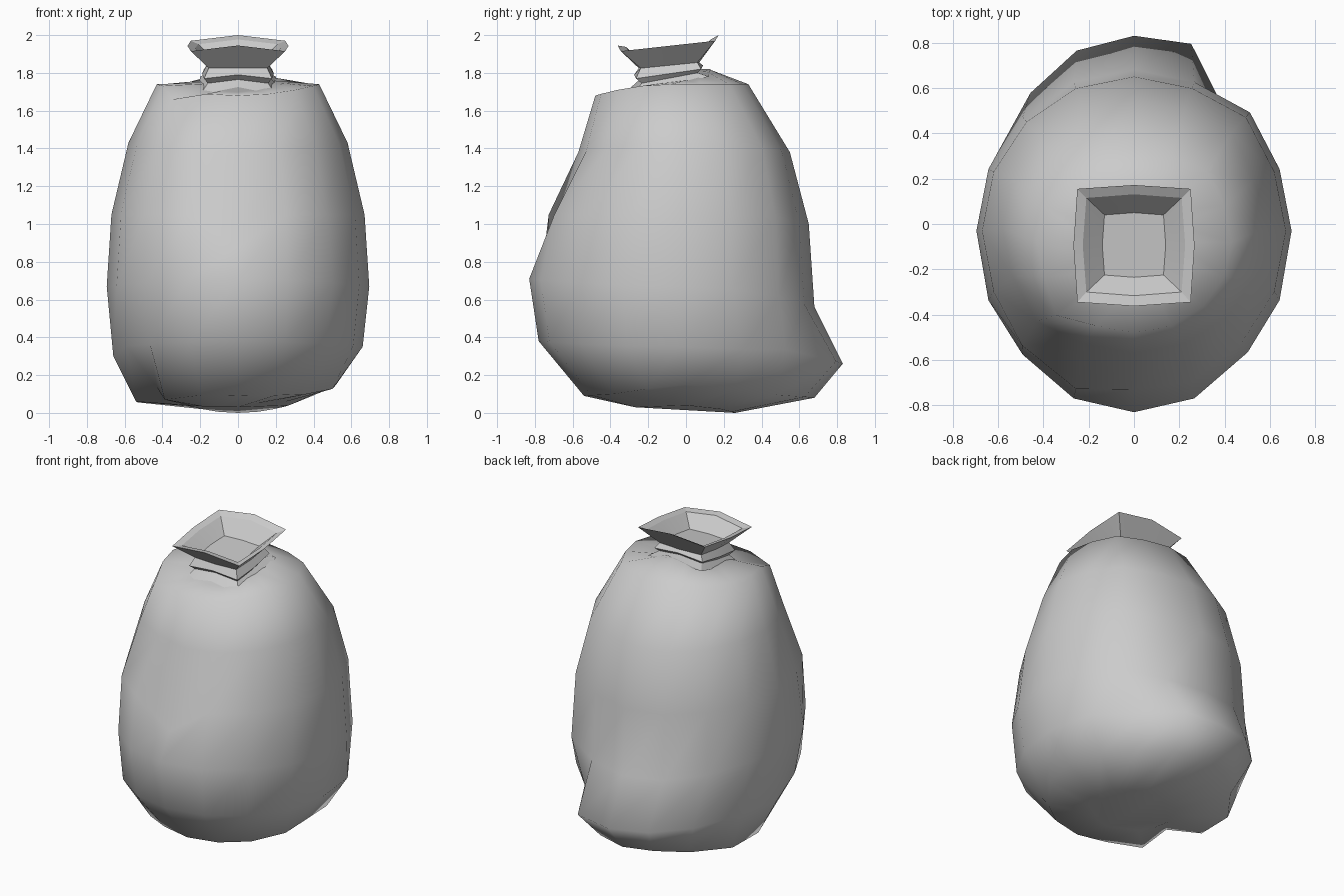
import bpy, bmesh, math

if "Cube" in bpy.data.objects:
    bpy.data.objects.remove(bpy.data.objects["Cube"])


def loft(name, rings, angle):
    """Skin a stack of closed rings and cap both ends."""
    bm = bmesh.new()
    loops = [[bm.verts.new(p) for p in ring] for ring in rings]
    n = len(loops[0])
    for a, b in zip(loops, loops[1:]):
        for i in range(n):
            j = (i + 1) % n
            bm.faces.new((a[i], a[j], b[j], b[i]))
    bm.faces.new(loops[0][::-1])
    bm.faces.new(loops[-1])
    bmesh.ops.recalc_face_normals(bm, faces=bm.faces)
    mesh = bpy.data.meshes.new(name)
    bm.to_mesh(mesh)
    bm.free()
    ob = bpy.data.objects.new(name, mesh)
    bpy.context.collection.objects.link(ob)
    bpy.ops.object.select_all(action='DESELECT')
    ob.select_set(True)
    bpy.context.view_layer.objects.active = ob
    bpy.ops.object.shade_smooth_by_angle(angle=math.radians(angle))
    return ob


# Sagging sack body: front y, front z, half width, side z, back y, back z, mid y
body = [
    (-.27, .03, .27, .04, .26, .00, 0),
    (-.54, .09, .52, .11, .68, .08, 0),
    (-.78, .38, .66, .35, .83, .26, -.03),
    (-.83, .71, .695, .67, .68, .56, -.03),
    (-.73, 1.05, .67, 1.05, .65, 1.00, -.03),
    (-.57, 1.38, .58, 1.43, .55, 1.38, -.02),
    (-.48, 1.68, .43, 1.74, .33, 1.74, -.08),
    (-.27, 1.70, .19, 1.75, .12, 1.82, -.08),
]
# Lumps and dents: (ring, side) -> offset
lumps = {
    (0, 1): (0, 0, .02), (0, 2): (0, 0, .03), (0, 3): (0, 0, .02),
    (1, 4): (0, 0, .04), (1, 3): (.02, 0, .02), (1, 5): (0, 0, .02),
    (1, 10): (0, 0, -.03), (1, 11): (-.05, 0, -.05), (1, 12): (-.02, 0, -.05),
    (1, 13): (.05, 0, .03), (1, 14): (-.02, 0, -.03),
    (2, 12): (0, 0, -.05), (2, 11): (0, 0, -.03), (2, 10): (.01, 0, -.02),
    (2, 6): (-.08, -.05, .03), (2, 7): (0, .03, 0), (2, 13): (.02, 0, 0),
    (3, 14): (0, .02, 0), (3, 2): (.01, .03, 0), (3, 6): (.02, .02, 0),
    (4, 0): (0, 0, -.17), (4, 15): (0, -.05, 0), (4, 1): (0, -.02, 0),
    (4, 6): (.02, .02, .02), (4, 14): (-.02, -.01, 0),
    (5, 6): (.02, .02, 0), (5, 14): (-.02, -.02, 0),
    (6, 6): (.02, .02, 0), (6, 14): (-.04, -.04, -.05),
}
rings = []
for r, (yf, zf, hx, zs, yb, zb, ym) in enumerate(body):
    ring = []
    for i in range(16):
        a = math.tau * i / 16
        s, c = math.sin(a), math.cos(a)
        ye, ze = (yf, zf) if c > 0 else (yb, zb)
        d = lumps.get((r, i), (0, 0, 0))
        ring.append((hx * s + d[0],
                     ym + (ye - ym) * abs(c) + d[1],
                     zs + (ze - zs) * c * c + d[2]))
    rings.append(ring)
loft("sack_body", rings, 70)

# Tied neck and flared open mouth: half width, front y, front z, back y, back z,
# outward bow of the side middles, upward bow of the side middles
neck = [
    (.20, -.28, 1.685, .12, 1.78, .01, .04),
    (.16, -.235, 1.745, .06, 1.80, .01, .02),
    (.18, -.265, 1.77, .08, 1.82, .01, .02),
    (.155, -.24, 1.825, .06, 1.855, .01, 0),
    (.25, -.345, 1.915, .155, 1.97, .017, .03),
    (.21, -.30, 1.912, .115, 1.952, .016, .025),
    (.13, -.225, 1.845, .04, 1.87, .01, 0),
]
rings = []
for w, yf, zf, yb, zb, bow, up in neck:
    ym, zm = (yf + yb) / 2, (zf + zb) / 2
    rings.append([(-w, yf, zf), (0, yf - bow, zf + up), (w, yf, zf),
                  (w + bow, ym, zm), (w, yb, zb), (0, yb + bow, zb + up),
                  (-w, yb, zb), (-w - bow, ym, zm)])
loft("sack_neck", rings, 20)
